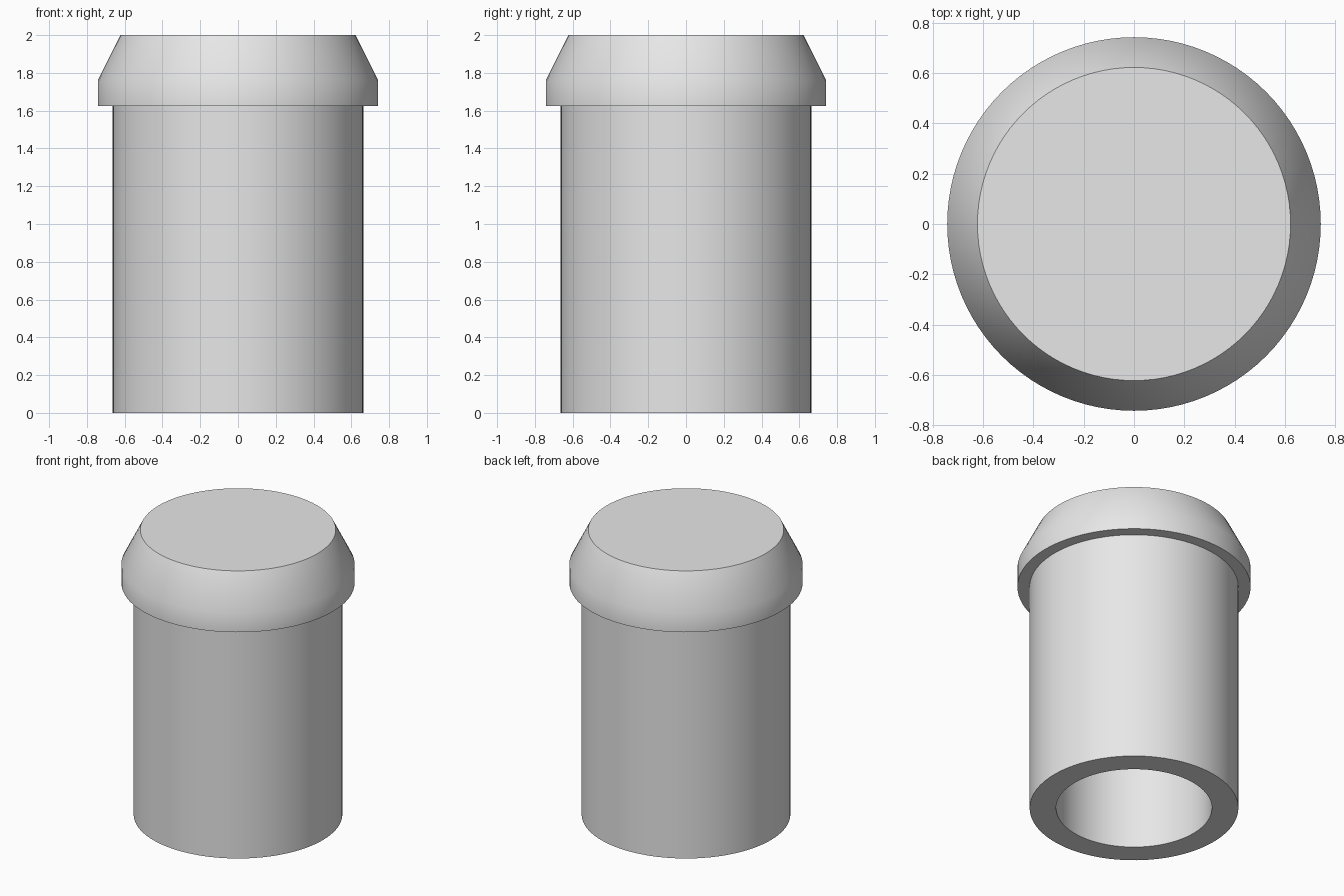
import bpy, bmesh, math

cube = bpy.data.objects.get("Cube")
if cube:
    bpy.data.objects.remove(cube, do_unlink=True)

SEGMENTS = 96
BODY_R, BORE_R, RIM_R, TOP_R = 0.664, 0.496, 0.742, 0.622
COLLAR_Z, CHAMFER_Z, TOP_Z = 1.625, 1.76, 2.0

# Single grey finish
grey = bpy.data.materials.new("plain grey")
grey.use_nodes = True
colour = (0.8, 0.8, 0.8, 1)
grey.diffuse_color = colour
grey.node_tree.nodes["Principled BSDF"].inputs["Base Color"].default_value = colour


def lathe(name, profile):
    """Revolve a radius/height profile around z into a closed solid."""
    bm = bmesh.new()
    verts = [bm.verts.new((r, 0, z)) for r, z in profile]
    edges = [bm.edges.new(pair) for pair in zip(verts, verts[1:])]
    bmesh.ops.spin(bm, geom=verts + edges, cent=(0, 0, 0), axis=(0, 0, 1),
                   angle=math.tau, steps=SEGMENTS)
    bmesh.ops.remove_doubles(bm, verts=bm.verts, dist=0.0001)
    bmesh.ops.dissolve_degenerate(bm, edges=bm.edges, dist=0.0001)
    bmesh.ops.recalc_face_normals(bm, faces=bm.faces)
    mesh = bpy.data.meshes.new(name)
    bm.to_mesh(mesh)
    bm.free()
    mesh.materials.append(grey)
    obj = bpy.data.objects.new(name, mesh)
    bpy.context.collection.objects.link(obj)
    bpy.ops.object.select_all(action="DESELECT")
    obj.select_set(True)
    bpy.context.view_layer.objects.active = obj
    bpy.ops.object.shade_smooth_by_angle(angle=math.radians(30))
    return obj


# Hollow tube with a chamfered, closed collar head
lathe("hollow_plug", [
    (0, COLLAR_Z), (BORE_R, COLLAR_Z),        # blind end of the bore
    (BORE_R, 0), (BODY_R, 0),                 # bore wall and bottom ring
    (BODY_R, COLLAR_Z), (RIM_R, COLLAR_Z),    # body wall and collar underside
    (RIM_R, CHAMFER_Z), (TOP_R, TOP_Z),       # collar band and chamfer
    (0, TOP_Z),                               # flat top
])
